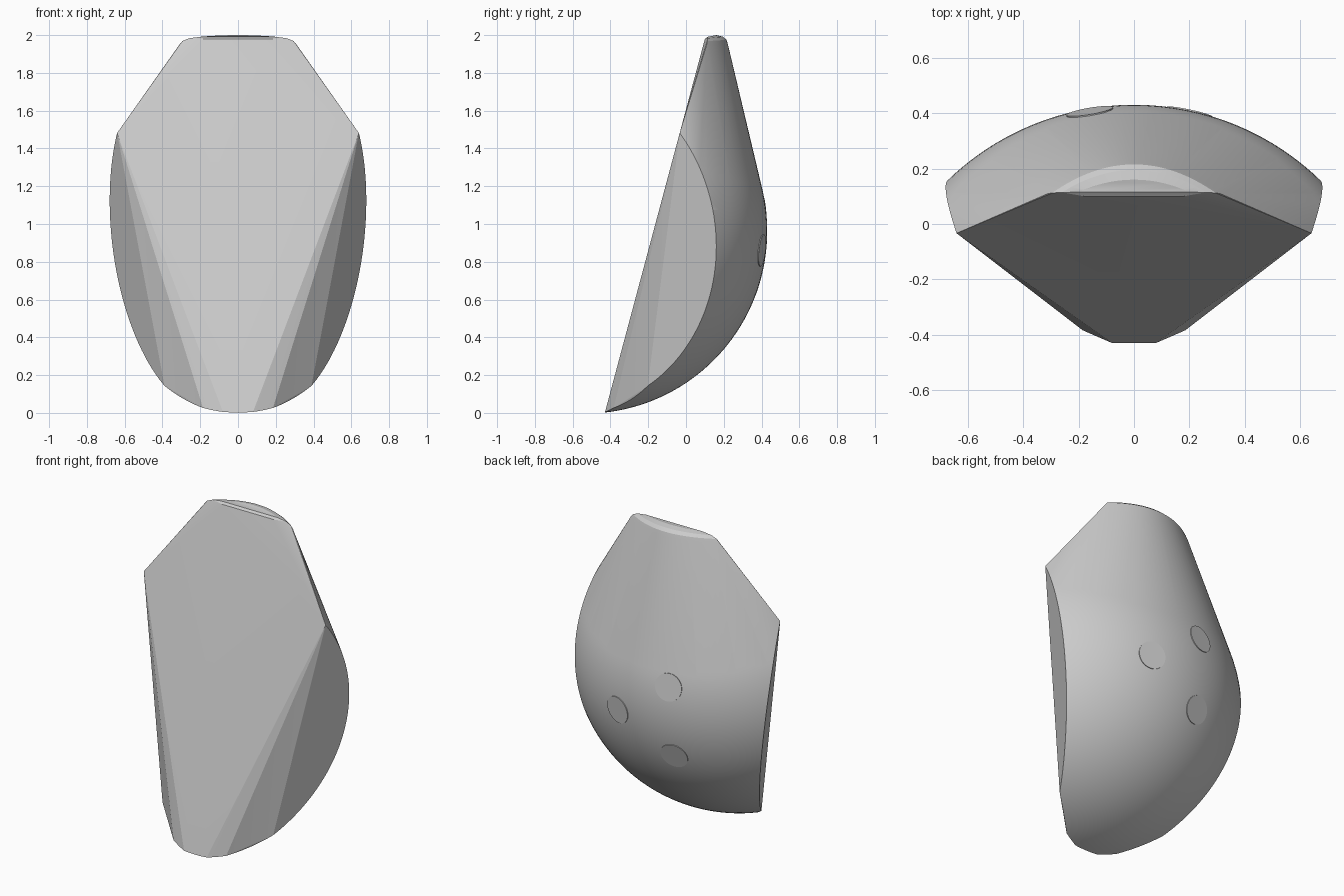
import bpy, bmesh, math
from mathutils import Vector

if "Cube" in bpy.data.objects:
    bpy.data.objects.remove(bpy.data.objects["Cube"], do_unlink=True)

grey = bpy.data.materials.new("plain_grey")
grey.use_nodes = True
grey.diffuse_color = (0.6, 0.6, 0.6, 1)
grey.node_tree.nodes["Principled BSDF"].inputs["Base Color"].default_value = (0.6, 0.6, 0.6, 1)


def finish(bm, name, angle):
    mesh = bpy.data.meshes.new(name)
    bm.to_mesh(mesh)
    bm.free()
    mesh.materials.append(grey)
    obj = bpy.data.objects.new(name, mesh)
    bpy.context.collection.objects.link(obj)
    bpy.ops.object.select_all(action='DESELECT')
    obj.select_set(True)
    bpy.context.view_layer.objects.active = obj
    bpy.ops.object.shade_smooth_by_angle(angle=math.radians(angle))
    return obj


CENTRE, RADIUS = Vector((0, -0.536, 0.962)), 0.966
INSIDE = Vector((0, 0.1, 0.9))


def cut(bm, a, b, c):
    """Slice along the plane through three points, keeping the body's side."""
    a, b, c = Vector(a), Vector(b), Vector(c)
    n = (b - a).cross(c - a).normalized()
    if n.dot(INSIDE - a) > 0:
        n = -n
    bmesh.ops.bisect_plane(bm, geom=bm.verts[:] + bm.edges[:] + bm.faces[:],
                           plane_co=a, plane_no=n, clear_outer=True)


# Rounded back: a sphere cut by the front plate, the sides and the toe corners
ball = bmesh.new()
bmesh.ops.create_uvsphere(ball, u_segments=128, v_segments=80, radius=RADIUS)
bmesh.ops.translate(ball, verts=ball.verts, vec=CENTRE)
cut(ball, (-0.3, -0.43, 0), (0.3, -0.43, 0), (0, 0.1, 1.98))
for s in (-1, 1):
    shoulder, toe = (s * 0.635, -0.04, 1.47), (s * 0.28, -0.33, 0.155)
    hip, tip = (s * 0.39, -0.2, 0.14), (s * 0.2, -0.37, 0.035)
    cut(ball, (s * 0.67, 0.16, 0.93), hip, shoulder)
    cut(ball, shoulder, toe, (s * 0.1, -0.42, 0.01))
    cut(ball, hip, toe, tip)
points = [v.co.copy() for v in ball.verts]
ball.free()

# Narrow rounded top rim: arcs of (half width, end y, middle y, end z, middle z)
for half, y0, y1, z0, z1 in ((0.31, 0.11, 0.222, 1.95, 1.95), (0.295, 0.112, 0.215, 1.968, 1.975),
                             (0.26, 0.114, 0.195, 1.983, 1.992), (0.2, 0.115, 0.16, 1.991, 2.0)):
    for i in range(33):
        t = i / 16 - 1
        k = 1 - t * t
        points.append(Vector((half * t, y0 + (y1 - y0) * k, z0 + (z1 - z0) * k)))
points += [Vector((s * 0.18, 0.1, 1.98)) for s in (-1, 1)]

# Shell: stretch a tight skin over the cut sphere and the rim
bm = bmesh.new()
for p in points:
    bm.verts.new(p)
bmesh.ops.remove_doubles(bm, verts=bm.verts, dist=0.002)
bmesh.ops.convex_hull(bm, input=bm.verts[:])
bmesh.ops.delete(bm, geom=[v for v in bm.verts if not v.link_faces], context='VERTS')
bmesh.ops.dissolve_limit(bm, angle_limit=math.radians(0.2), verts=bm.verts[:], edges=bm.edges[:])
bmesh.ops.recalc_face_normals(bm, faces=bm.faces[:])
finish(bm, "shell", 20)

# Three flush round caps on the back
for i, (x, z) in enumerate(((-0.16, 1.1), (0.2, 0.86), (-0.17, 0.65))):
    dx, dz = x, z - CENTRE.z
    normal = Vector((dx, math.sqrt(RADIUS ** 2 - dx * dx - dz * dz), dz)).normalized()
    disc = bmesh.new()
    bmesh.ops.create_cone(disc, cap_ends=True, segments=32, radius1=0.085, radius2=0.085, depth=0.006)
    cap = finish(disc, f"back_cap_{i + 1}", 30)
    cap.rotation_euler = normal.to_track_quat('Z', 'Y').to_euler()
    cap.location = CENTRE + normal * (RADIUS - 0.0025)
